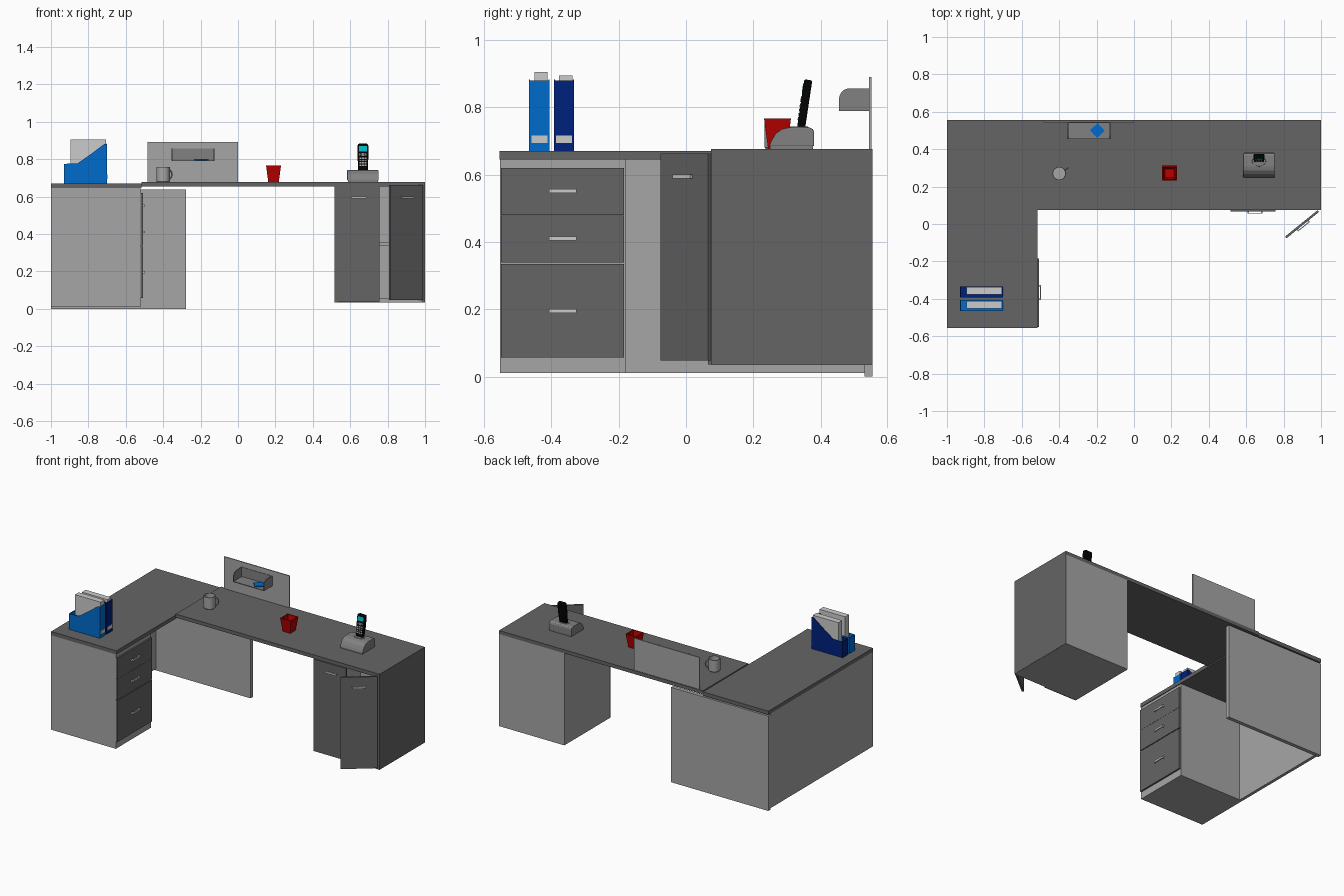
import bpy, bmesh, math
from mathutils import Matrix

if "Cube" in bpy.data.objects:
    bpy.data.objects.remove(bpy.data.objects["Cube"])

T = 0.677    # main desktop height
L = 0.67     # side desktop height


def material(name, r, g, b):
    m = bpy.data.materials.new(name)
    m.diffuse_color = (r, g, b, 1)
    m.use_nodes = True
    m.node_tree.nodes["Principled BSDF"].inputs["Base Color"].default_value = m.diffuse_color
    return m


BLUE = material("blue", 0.0, 0.145, 0.6)
NAVY = material("navy", 0.0, 0.015, 0.2)
RED = material("red", 0.48, 0.0, 0.0)
BLACK = material("black", 0.001, 0.001, 0.001)
CYAN = material("cyan", 0.0, 0.5, 0.6)
DARK = material("dark_grey", 0.13, 0.13, 0.13)
MID = material("middle_grey", 0.22, 0.22, 0.22)
LIGHT = material("light_grey", 0.38, 0.38, 0.38)


def finish(name, bm, mat=None, matrix=None):
    bmesh.ops.recalc_face_normals(bm, faces=bm.faces[:])
    me = bpy.data.meshes.new(name)
    bm.to_mesh(me)
    bm.free()
    ob = bpy.data.objects.new(name, me)
    bpy.context.collection.objects.link(ob)
    if mat:
        me.materials.append(mat)
    if matrix:
        ob.matrix_world = matrix
    return ob


def prism(name, pts, a, b, axis, mat=None, matrix=None):
    """Extrude a 2D outline from a to b along the given axis."""
    place = {"x": lambda p: (a, p[0], p[1]), "y": lambda p: (p[0], a, p[1]),
             "z": lambda p: (p[0], p[1], a)}[axis]
    bm = bmesh.new()
    face = bm.faces.new([bm.verts.new(place(p)) for p in pts])
    ext = bmesh.ops.extrude_face_region(bm, geom=[face])["geom"]
    vec = [(b - a) if axis == c else 0 for c in "xyz"]
    bmesh.ops.translate(bm, vec=vec, verts=[v for v in ext if isinstance(v, bmesh.types.BMVert)])
    return finish(name, bm, mat, matrix)


def box(name, x0, x1, y0, y1, z0, z1, mat=None, matrix=None):
    return prism(name, [(x0, y0), (x1, y0), (x1, y1), (x0, y1)], z0, z1, "z", mat, matrix)


def lathe(name, prof, n, x, y, z, mat=None, phase=0.0):
    """Revolve (radius, height) points into n sides and cap both ends."""
    bm = bmesh.new()
    rings = [[bm.verts.new((r * math.cos(phase + math.tau * i / n),
                            r * math.sin(phase + math.tau * i / n), h)) for i in range(n)]
             for r, h in prof]
    for a, b in zip(rings, rings[1:]):
        for i in range(n):
            j = (i + 1) % n
            bm.faces.new((a[i], a[j], b[j], b[i]))
    bm.faces.new(rings[0])
    bm.faces.new(rings[-1])
    return finish(name, bm, mat, Matrix.Translation((x, y, z)))


def smooth(ob):
    bpy.ops.object.select_all(action="DESELECT")
    ob.select_set(True)
    bpy.context.view_layer.objects.active = ob
    bpy.ops.object.shade_smooth_by_angle()


def bevel(ob, width, segments=2):
    m = ob.modifiers.new("bevel", "BEVEL")
    m.width = width
    m.segments = segments


def handle(name, matrix):
    """Flat pull on two feet, facing local -y."""
    w = 0.041
    outline = [(-w, 0), (-w, -0.011), (w, -0.011), (w, 0),
               (w - 0.008, 0), (w - 0.008, -0.006), (0.008 - w, -0.006), (0.008 - w, 0)]
    prism(name, outline, -0.006, 0.006, "z", None, matrix)


# Desktops
box("side_desktop", -1, -0.515, -0.555, 0.555, 0.645, L, DARK)
box("main_desktop", -0.515, 1, 0.074, 0.555, 0.653, T, DARK)

# Side desk panels and drawer cabinet
box("side_panel", -1, -0.98, -0.553, 0.53, 0.01, 0.645, LIGHT)
box("back_panel", -1, -0.278, 0.53, 0.555, 0, 0.637, LIGHT)
box("drawer_cabinet", -0.98, -0.52, -0.553, -0.18, 0.01, 0.645, LIGHT)
turn = Matrix.Rotation(math.radians(90), 4, "Z")
for i, (z0, z1, hz) in enumerate([(0.057, 0.334, 0.195), (0.339, 0.479, 0.411),
                                  (0.48, 0.62, 0.551)]):
    box(f"drawer_front_{i}", -0.52, -0.509, -0.55, -0.184, z0, z1, DARK)
    handle(f"drawer_handle_{i}", Matrix.Translation((-0.509, -0.366, hz)) @ turn)

# Right cabinet, open at the front
box("cabinet_left_side", 0.515, 0.535, 0.074, 0.555, 0.035, 0.653, LIGHT)
box("cabinet_right_side", 0.98, 1, 0.074, 0.554, 0.036, 0.653, DARK)
box("cabinet_back", 0.535, 0.999, 0.535, 0.555, 0.035, 0.653, LIGHT)
box("cabinet_bottom", 0.535, 0.999, 0.075, 0.535, 0.035, 0.057, LIGHT)
box("cabinet_shelf", 0.535, 0.98, 0.085, 0.535, 0.335, 0.357, LIGHT)

# Doors: the left one closed, the right one swung open on its hinge
box("left_door", 0.515, 0.757, 0.066, 0.074, 0.036, 0.653, DARK)
handle("left_door_handle", Matrix.Translation((0.647, 0.066, 0.595)))
swing = Matrix.Translation((0.982, 0.074, 0)) @ Matrix.Rotation(math.radians(39), 4, "Z")
box("right_door", -0.224, 0, -0.012, 0, 0.048, 0.663, DARK, swing)
handle("right_door_handle", swing @ Matrix.Translation((-0.112, -0.012, 0.595)))

# Screen with a small tray and a note
box("screen", -0.485, 0, 0.544, 0.551, T, 0.891, LIGHT)
box("tray_floor", -0.351, -0.13, 0.455, 0.544, 0.789, 0.794, MID)
box("tray_back", -0.351, -0.13, 0.541, 0.544, 0.794, 0.857, MID)
arc = [(0.487 - 0.032 * math.cos(t * math.pi / 12), 0.825 + 0.032 * math.sin(t * math.pi / 12))
       for t in range(7)]
for i, x in enumerate((-0.355, -0.13)):
    prism(f"tray_side_{i}", [(0.455, 0.789)] + arc + [(0.544, 0.857), (0.544, 0.789)],
          x, x + 0.004, "x", MID)
box("note", -0.028, 0.028, -0.028, 0.028, 0.794, 0.8, BLUE,
    Matrix.Translation((-0.196, 0.5, 0)) @ Matrix.Rotation(math.radians(42), 4, "Z"))

# Mug with a bent tube handle
smooth(lathe("mug", [(0.033, 0), (0.036, 0.004), (0.036, 0.081), (0.032, 0.081),
                     (0.032, 0.008)], 32, -0.4, 0.27, T, LIGHT))
cu = bpy.data.curves.new("mug_handle", "CURVE")
cu.dimensions = "3D"
cu.bevel_depth = 0.004
cu.bevel_resolution = 2
cu.materials.append(LIGHT)
sp = cu.splines.new("POLY")
sp.points.add(10)
for i, p in enumerate(sp.points):
    a = math.pi * (i / 10 - 0.5)
    p.co = (0.033 + 0.022 * math.cos(a), 0, 0.041 + 0.026 * math.sin(a), 1)
mug_handle = bpy.data.objects.new("mug_handle", cu)
bpy.context.collection.objects.link(mug_handle)
mug_handle.matrix_world = (Matrix.Translation((-0.4, 0.27, T))
                           @ Matrix.Rotation(math.radians(32), 4, "Z"))

# Square tapered pen cup
q = math.sqrt(2)
lathe("pen_cup", [(0.028 * q, 0), (0.04 * q, 0.09), (0.034 * q, 0.09), (0.023 * q, 0.008)],
      4, 0.19, 0.272, T, RED, math.pi / 4)

# Phone base and cradle
base = prism("phone_base", [(0.247, T + 0.008), (0.254, 0.702), (0.266, 0.722), (0.285, 0.736),
                            (0.308, 0.741), (0.366, 0.741), (0.377, 0.736), (0.381, 0.725),
                            (0.381, T + 0.008)], 0.584, 0.752, "x", MID)
bevel(base, 0.003)
box("phone_base_foot", 0.588, 0.748, 0.25, 0.378, T, T + 0.008, MID)
cradle = lathe("phone_cradle", [(0.04, 0), (0.036, 0.008)], 24, 0.668, 0.336, 0.735, MID)
cradle.scale.y = 0.75

# Handset leaning back, with display and keys
lean = Matrix.Translation((0.668, 0.336, 0.698)) @ Matrix.Rotation(math.radians(-8.5), 4, "X")
outline = [(-0.021, 0), (0.021, 0), (0.026, 0.01), (0.026, 0.07), (0.029, 0.11),
           (0.029, 0.178), (0.023, 0.186), (-0.023, 0.186), (-0.029, 0.178),
           (-0.029, 0.11), (-0.026, 0.07), (-0.026, 0.01)]
handset = prism("handset", outline, -0.012, 0.012, "y", BLACK, lean)
bevel(handset, 0.006, 3)
smooth(handset)
box("handset_display", -0.021, 0.021, -0.0135, -0.011, 0.144, 0.172, CYAN, lean)
box("handset_navigation_key", -0.009, 0.009, -0.014, -0.011, 0.118, 0.134, MID, lean)
for side in (-1, 1):
    box("handset_call_key", side * 0.016 - 0.004, side * 0.016 + 0.004, -0.014, -0.011,
        0.121, 0.132, MID, lean)
for r in range(4):
    for c in range(3):
        x, z = (c - 1) * 0.014, 0.064 + r * 0.013
        box(f"handset_key_{r}_{c}", x - 0.005, x + 0.005, -0.014, -0.011, z, z + 0.008, LIGHT, lean)

# Magazine files with papers and labels
slope = [(-0.93, L), (-0.7, L), (-0.7, 0.883), (-0.716, 0.88), (-0.78, 0.832),
         (-0.857, 0.778), (-0.93, 0.775)]
for name, y, mat, top in (("blue_file", -0.466, BLUE, 0.906), ("navy_file", -0.393, NAVY, 0.895)):
    for i, yy in enumerate((y, y + 0.057)):
        prism(f"{name}_side_{i}", slope, yy, yy + 0.003, "y", mat)
    box(name + "_floor", -0.926, -0.704, y + 0.003, y + 0.057, L, L + 0.004, mat)
    box(name + "_spine", -0.704, -0.7, y + 0.003, y + 0.057, L, 0.88, mat)
    box(name + "_low_end", -0.93, -0.926, y + 0.003, y + 0.057, L, 0.775, mat)
    box(name + "_label", -0.7, -0.698, y + 0.007, y + 0.054, 0.694, 0.717)
    box(name + "_papers", -0.895, -0.705, y + 0.015, y + 0.055, L + 0.004, top)
